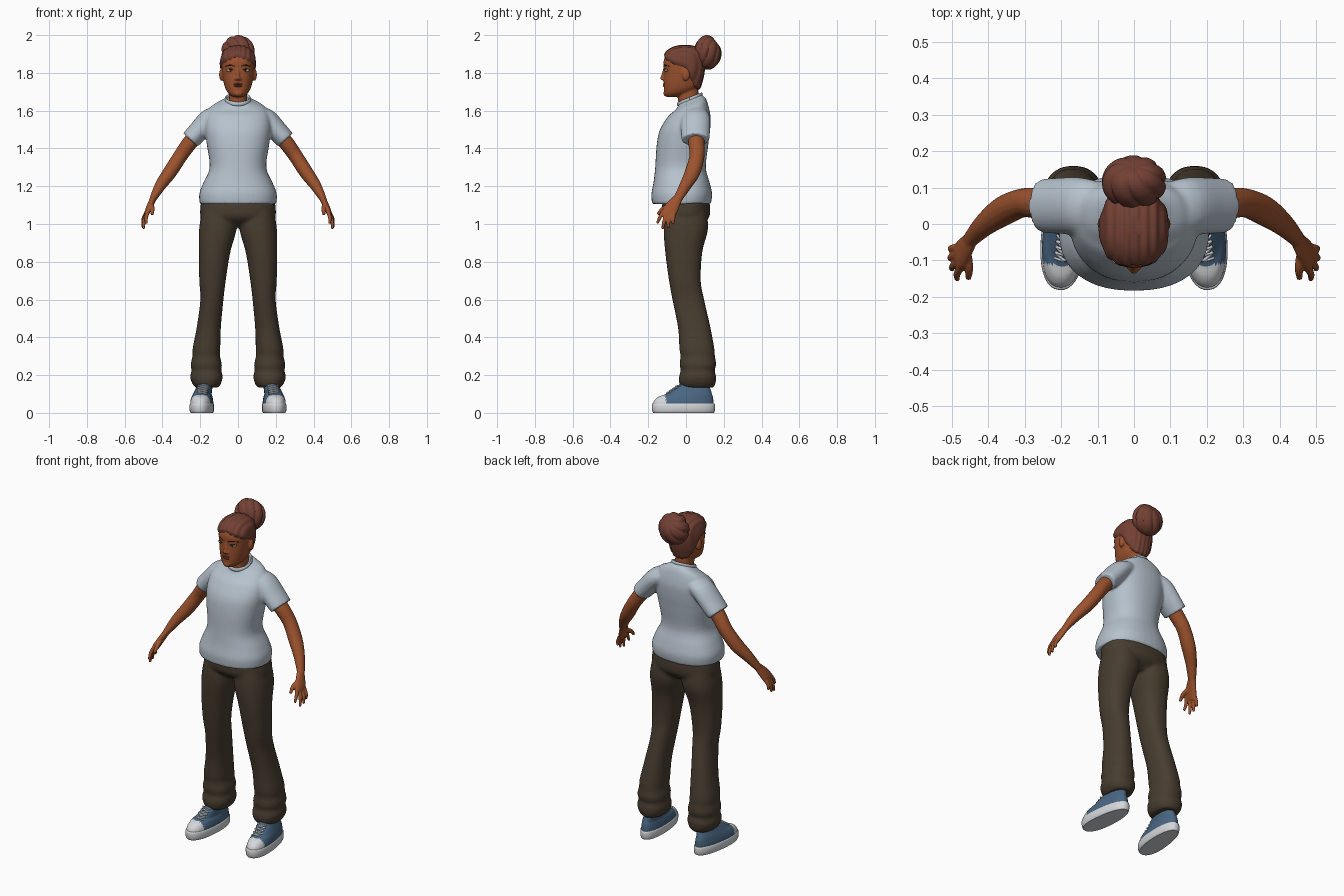
import bpy, bmesh, math
from mathutils import Matrix, Vector

cube = bpy.data.objects.get("Cube")
if cube:
    bpy.data.objects.remove(cube, do_unlink=True)


def material(name, r, g, b):
    m = bpy.data.materials.new(name)
    m.use_nodes = True
    m.diffuse_color = (r, g, b, 1)
    for node in m.node_tree.nodes:
        if node.type == 'BSDF_PRINCIPLED':
            node.inputs["Base Color"].default_value = (r, g, b, 1)
            node.inputs["Roughness"].default_value = .8
    return m


SKIN = material("warm brown skin", .33, .085, .027)
HAIR = material("auburn hair", .17, .052, .034)
SHIRT = material("pale grey blue cotton", .47, .54, .61)
TROUSERS = material("dark olive cloth", .064, .046, .029)
CANVAS = material("blue canvas", .068, .135, .225)
WHITE = material("white rubber", .66, .68, .70)
LIPS = material("lip tone", .22, .045, .025)
EYE = material("eye white", .55, .50, .45)
DARK = material("dark brown", .03, .014, .009)
parts = []


def spline(rows, n):
    """Smooth rows of numbers with a Catmull-Rom spline."""
    out = []
    for i in range(len(rows) - 1):
        quad = [rows[max(i - 1, 0)], rows[i], rows[i + 1], rows[min(i + 2, len(rows) - 1)]]
        for k in range(n):
            t = k / n
            out.append([.5 * (2 * b + (c - a) * t + (2 * a - 5 * b + 4 * c - d) * t * t
                              + (3 * b - a - 3 * c + d) * t ** 3) for a, b, c, d in zip(*quad)])
    return out + [list(rows[-1])]


def skin_rings(bm, rings):
    loops = [[bm.verts.new(p) for p in ring] for ring in rings]
    count = len(loops[0])
    for low, high in zip(loops, loops[1:]):
        for i in range(count):
            j = (i + 1) % count
            bm.faces.new((low[i], low[j], high[j], high[i]))
    bm.faces.new(loops[0][::-1])
    bm.faces.new(loops[-1])
    return [v for loop in loops for v in loop]


def stack(bm, rows, segs=40, power=2.3, n=4):
    """Level rings, each given as height, centre x, half width, front y, back y."""
    def squash(c):
        return math.copysign(abs(c) ** (2 / power), c)
    turns = [math.tau * i / segs for i in range(segs)]
    return skin_rings(bm, [[Vector((cx + rx * squash(math.cos(a)),
                                    (front + back) / 2 + (back - front) / 2 * squash(math.sin(a)), z))
                            for a in turns] for z, cx, rx, front, back in spline(rows, n)])


def tube(bm, rows, segs=16, n=4, ref=(0, 1, 0)):
    """Path of x, y, z, radius along ref, radius across."""
    rows, ref, rings = spline(rows, n), Vector(ref), []
    pts = [Vector(r[:3]) for r in rows]
    for i, (p, row) in enumerate(zip(pts, rows)):
        t = (pts[min(i + 1, len(pts) - 1)] - pts[max(i - 1, 0)]).normalized()
        v = (ref - t * ref.dot(t)).normalized()
        u = t.cross(v)
        rings.append([p + v * row[3] * math.cos(a) + u * row[4] * math.sin(a)
                      for a in (math.tau * k / segs for k in range(segs))])
    return skin_rings(bm, rings)


def ball(bm, centre, radii):
    m = Matrix.Translation(centre) @ Matrix.Diagonal((*radii, 1))
    bmesh.ops.create_uvsphere(bm, u_segments=24, v_segments=16, radius=1, matrix=m)


def mirror(bm):
    copy = bmesh.ops.duplicate(bm, geom=bm.verts[:] + bm.edges[:] + bm.faces[:])["geom"]
    for g in copy:
        if isinstance(g, bmesh.types.BMVert):
            g.co.x *= -1


def build(name, bm, mats, voxel=0, smooth=0):
    bmesh.ops.recalc_face_normals(bm, faces=bm.faces[:])
    mesh = bpy.data.meshes.new(name)
    bm.to_mesh(mesh)
    bm.free()
    obj = bpy.data.objects.new(name, mesh)
    bpy.context.collection.objects.link(obj)
    for m in mats:
        mesh.materials.append(m)
    if voxel:
        mod = obj.modifiers.new("blend", 'REMESH')
        mod.mode, mod.voxel_size, mod.use_smooth_shade = 'VOXEL', voxel, True
        mod = obj.modifiers.new("soften", 'SMOOTH')
        mod.factor, mod.iterations = .5, smooth
    parts.append(obj)


# Shirt: sleeves, then torso, blended into one surface
bm = bmesh.new()
tube(bm, [(.10, .045, 1.58, .07, .045), (.15, .05, 1.555, .078, .056),
          (.21, .05, 1.49, .077, .055), (.252, .05, 1.445, .074, .052)], segs=28)
mirror(bm)
torso = stack(bm, [(1.105, 0, .203, -.18, .132), (1.16, 0, .205, -.183, .138),
                   (1.22, 0, .183, -.172, .125), (1.30, 0, .150, -.163, .105),
                   (1.42, 0, .165, -.155, .118), (1.50, 0, .175, -.138, .128),
                   (1.57, 0, .170, -.095, .130), (1.62, 0, .140, -.055, .115),
                   (1.645, 0, .09, -.042, .10), (1.66, 0, .064, -.042, .082)])
for v in torso:
    if v.co.z > 1.58:
        v.co.z += 5 * (v.co.z - 1.58) * (v.co.y - .02)
build("shirt", bm, [SHIRT], .008, 4)

# Ribbed neckline
bm = bmesh.new()
tube(bm, [(.064 * math.cos(a), .02 + .062 * math.sin(a), 1.66 + .025 * math.sin(a), .011, .006)
          for a in (math.tau * i / 16 for i in range(17))], segs=10, ref=(0, 0, 1))
build("shirt_collar", bm, [SHIRT])

# Trousers: two legs with gathered hems, and the hips
bm = bmesh.new()
stack(bm, [(.135, .165, .062, -.022, .145), (.155, .166, .076, -.035, .156),
           (.19, .167, .086, -.037, .160), (.225, .167, .079, -.028, .152),
           (.255, .168, .083, -.034, .160), (.30, .168, .073, -.029, .153),
           (.34, .167, .073, -.035, .150), (.45, .155, .064, -.042, .130),
           (.60, .138, .061, -.072, .096), (.70, .135, .070, -.090, .078),
           (.85, .124, .083, -.110, .086), (.97, .107, .099, -.118, .116),
           (1.06, .10, .092, -.11, .11)])
mirror(bm)
stack(bm, [(.985, 0, .10, -.06, .07), (1.03, 0, .19, -.118, .12),
           (1.08, 0, .20, -.128, .128), (1.14, 0, .19, -.12, .12)])
build("trousers", bm, [TROUSERS], .009, 4)

# Arms and hands
bm = bmesh.new()
tube(bm, [(.17, .05, 1.53, .045, .042), (.255, .055, 1.43, .043, .041),
          (.305, .058, 1.36, .040, .038), (.36, .035, 1.275, .041, .037),
          (.41, -.002, 1.205, .032, .030), (.452, -.045, 1.13, .023, .018)])
tube(bm, [(.444, -.036, 1.145, .022, .017), (.462, -.064, 1.105, .034, .017),
          (.478, -.086, 1.07, .040, .015), (.486, -.096, 1.045, .034, .011)])
fingers = [((.475, -.118, 1.07), (.485, -.153, 1.003)), ((.483, -.104, 1.055), (.500, -.124, .974)),
           ((.488, -.084, 1.05), (.504, -.095, .98)), ((.488, -.064, 1.055), (.503, -.067, 1.00))]
for root, tip in fingers:
    mid = (Vector(root) + Vector(tip)) / 2 + Vector((.006, -.002, 0))
    tube(bm, [(*root, .011, .011), (*mid, .010, .010), (*tip, .007, .007)], segs=12)
tube(bm, [(.460, -.08, 1.10, .014, .014), (.453, -.122, 1.08, .012, .012),
          (.455, -.150, 1.05, .008, .008)], segs=12, ref=(1, 0, 0))
mirror(bm)
build("arms", bm, [SKIN], .004, 2)

# Head with ears, nose, chin and neck
head = [(1.672, 0, .025, -.100, -.05), (1.69, 0, .050, -.114, .01), (1.72, 0, .068, -.117, .062),
        (1.76, 0, .078, -.118, .078), (1.81, 0, .085, -.117, .088), (1.86, 0, .086, -.119, .090),
        (1.90, 0, .076, -.102, .080), (1.925, 0, .052, -.07, .055), (1.936, 0, .02, -.03, .02)]
bm = bmesh.new()
ball(bm, (.088, .0, 1.79), (.012, .020, .032))
ball(bm, (.011, -.117, 1.768), (.010, .011, .008))
mirror(bm)
stack(bm, head)
stack(bm, [(1.56, 0, .06, -.03, .08), (1.63, 0, .049, -.04, .072), (1.74, 0, .048, -.045, .062)])
tube(bm, [(0, -.108, 1.83, .010, .009), (0, -.116, 1.80, .011, .008), (0, -.122, 1.775, .013, .011)])
ball(bm, (0, -.125, 1.772), (.012, .012, .010))
ball(bm, (0, -.105, 1.692), (.024, .015, .017))
build("head", bm, [SKIN], .005, 2)

# Hair cap that dips under the skin beyond the hairline
bm = bmesh.new()
middle = Vector((0, -.015, 1.81))
for v in stack(bm, head, segs=96, n=9):
    x, y, z = v.co
    crown = z - 1.885 + .3 * abs(x) + .3 * (y + .11)
    sides = y - .01 - .5 * (1.8 - z)
    depth = min(max(crown, sides), z - 1.705)
    lift = .01 * max(-1, min(1, depth / .012))
    if depth > 0:
        lift += .0022 * math.sin(260 * x)
    v.co += (v.co - middle).normalized() * lift
build("hair_cap", bm, [HAIR])

# Bun with twisted lobes, tilted back
bm = bmesh.new()
bmesh.ops.create_uvsphere(bm, u_segments=96, v_segments=32, radius=1)
tilt = Matrix.Rotation(-.8, 3, 'X')
for v in bm.verts:
    lobe = math.atan2(v.co.y, v.co.x) + .5 * v.co.z
    dent = .12 * (1 - abs(math.sin(4 * lobe))) ** 2 * (1 - v.co.z ** 2)
    p = tilt @ (v.co * (1 - dent - .15 * max(0, v.co.z) ** 8))
    v.co = Vector((.09 * p.x, .115 + .074 * p.y, .092 * p.z))
rise = 2 - max(v.co.z for v in bm.verts)
bmesh.ops.translate(bm, verts=bm.verts[:], vec=(0, 0, rise))
build("hair_bun", bm, [HAIR])

# Eyes, irises, lashes, brows and lips
bm = bmesh.new()
ball(bm, (.041, -.101, 1.813), (.019, .0105, .008))
mirror(bm)
build("eyes", bm, [EYE])
bm = bmesh.new()
ball(bm, (.040, -.106, 1.813), (.0075, .0075, .0075))
tube(bm, [(.022, -.112, 1.813, .002, .002), (.040, -.111, 1.821, .003, .002),
          (.060, -.097, 1.815, .002, .002)], segs=8)
tube(bm, [(.018, -.116, 1.835, .003, .004), (.042, -.108, 1.841, .003, .004),
          (.066, -.088, 1.835, .003, .002)], segs=8)
mirror(bm)
build("irises_and_brows", bm, [DARK])
bm = bmesh.new()
ball(bm, (0, -.113, 1.741), (.024, .010, .005))
ball(bm, (0, -.113, 1.731), (.022, .010, .006))
build("lips", bm, [LIPS])

# Shoes: rubber sole, canvas upper with white toe cap, laces
foot = Matrix.Translation((.19, -.012, 0)) @ Matrix.Rotation(.09, 4, 'Z')


def place(bm):
    for v in bm.verts:
        v.co = foot @ Vector((v.co.x * (1 - .5 * v.co.y), v.co.y, v.co.z))
    mirror(bm)


bm = bmesh.new()
stack(bm, [(0, 0, .056, -.162, .160), (.012, 0, .062, -.168, .166),
           (.042, 0, .062, -.170, .167), (.05, 0, .058, -.166, .163)], n=2)
place(bm)
build("shoe_soles", bm, [WHITE])

bm = bmesh.new()
stack(bm, [(.03, 0, .058, -.163, .160), (.06, 0, .058, -.160, .158), (.085, 0, .053, -.135, .155),
           (.10, 0, .048, -.095, .150), (.125, -.006, .044, -.06, .143),
           (.15, -.012, .041, -.022, .135), (.19, -.015, .040, -.01, .13)], segs=64)
for f in bm.faces:
    f.material_index = int(f.calc_center_median().y < -.1)
place(bm)
build("shoe_uppers", bm, [CANVAS, WHITE])

bm = bmesh.new()
for i in range(4):
    for side in (-1, 1):
        row = []
        for x in (-1, 0, 1):
            z = .107 + .011 * i + .006 * x * side
            row.append((.027 * x - .007, -.097 + 1.4 * (z - .1) + .013 * abs(x), z, .004, .004))
        tube(bm, row, segs=8)
place(bm)
build("shoe_laces", bm, [WHITE])

# Smooth shading that keeps hard rims
bpy.ops.object.select_all(action='DESELECT')
for obj in parts:
    obj.select_set(True)
bpy.context.view_layer.objects.active = parts[0]
bpy.ops.object.shade_smooth_by_angle(angle=.8)
